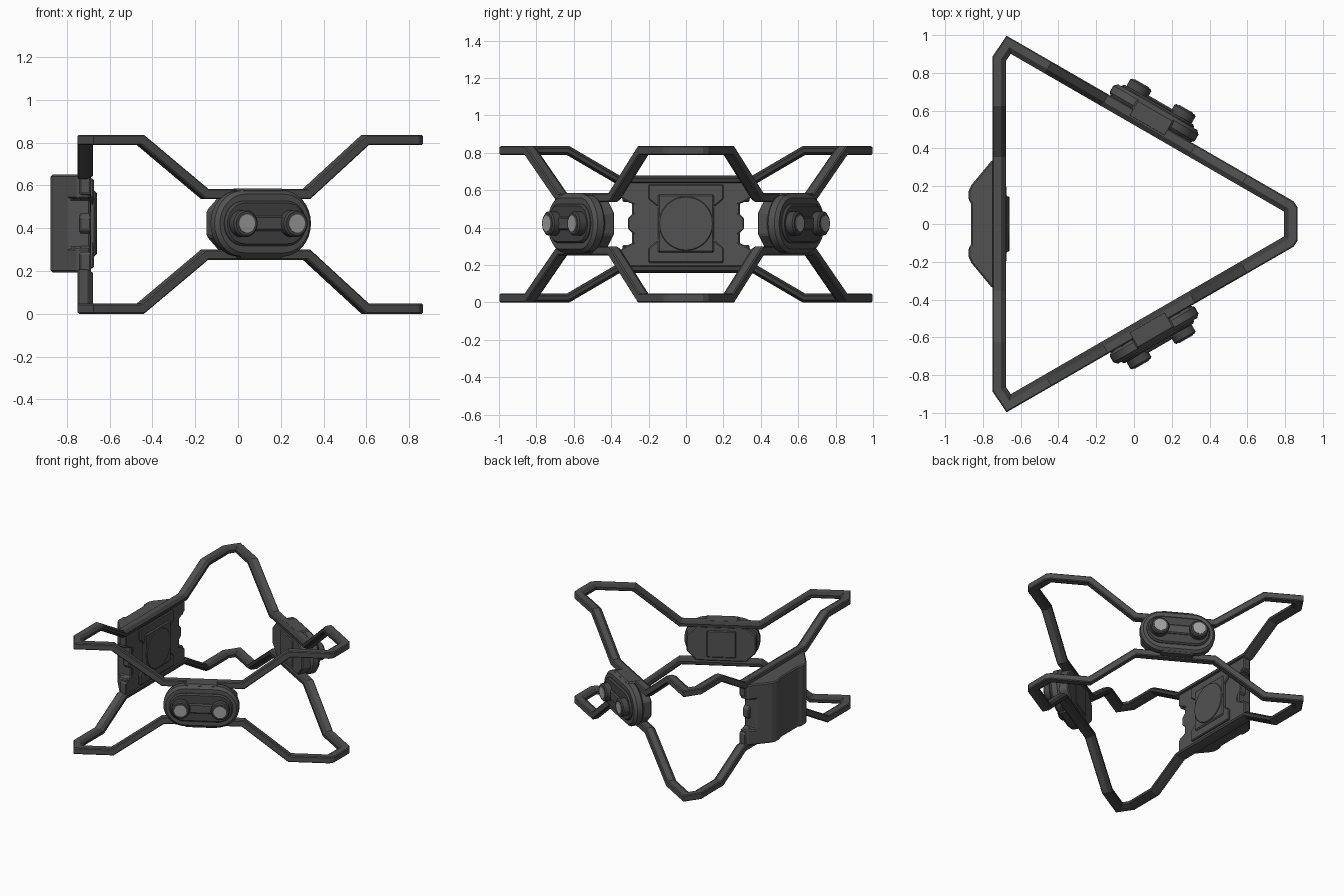
import bpy, bmesh, math
from mathutils import Vector, Matrix

if "Cube" in bpy.data.objects:
    bpy.data.objects.remove(bpy.data.objects["Cube"])

ZC = 0.418  # mid height


def mat(name, v):
    m = bpy.data.materials.new(name)
    m.diffuse_color = (v, v, v, 1)
    m.use_nodes = True
    m.node_tree.nodes["Principled BSDF"].inputs["Base Color"].default_value = m.diffuse_color
    return m


FRAME = mat("frame grey", 0.08)
INNER = mat("inner dark grey", 0.045)
BODY = mat("housing grey", 0.085)
TUBE = mat("tube grey", 0.06)
GLASS = mat("lens light grey", 0.36)


def finish(name, bm, mats, bevel=0.0, smooth=False):
    bmesh.ops.recalc_face_normals(bm, faces=bm.faces)
    me = bpy.data.meshes.new(name)
    bm.to_mesh(me)
    bm.free()
    ob = bpy.data.objects.new(name, me)
    bpy.context.collection.objects.link(ob)
    for m in mats:
        me.materials.append(m)
    if bevel:
        b = ob.modifiers.new("bevel", 'BEVEL')
        b.width, b.segments, b.limit_method = bevel, 1, 'ANGLE'
        b.angle_limit = math.radians(40)
    if smooth:
        bpy.ops.object.select_all(action='DESELECT')
        ob.select_set(True)
        bpy.context.view_layer.objects.active = ob
        bpy.ops.object.shade_smooth_by_angle(angle=math.radians(25))
    return ob


def prism(name, outline, d0, d1, M, m, bevel=0.0, smooth=False):
    """Outline in local xy, extruded along local z from d0 to d1."""
    bm = bmesh.new()
    a = [bm.verts.new(M @ Vector((x, y, d0))) for x, y in outline]
    b = [bm.verts.new(M @ Vector((x, y, d1))) for x, y in outline]
    bm.faces.new(a)
    bm.faces.new(b)
    n = len(a)
    for i in range(n):
        j = (i + 1) % n
        bm.faces.new((a[i], a[j], b[j], b[i]))
    return finish(name, bm, [m], bevel, smooth)


def stadium(straight, r, cx=0.0, seg=16):
    pts = []
    for s, a0 in ((1, -math.pi / 2), (-1, math.pi / 2)):
        for i in range(seg + 1):
            a = a0 + math.pi * i / seg
            pts.append((cx + s * straight + r * math.cos(a), r * math.sin(a)))
    return pts


def circle(r, cx=0.0, n=32):
    return [(cx + r * math.cos(2 * math.pi * i / n), r * math.sin(2 * math.pi * i / n))
            for i in range(n)]


def rect(hx, hy):
    return [(hx, hy), (-hx, hy), (-hx, -hy), (hx, -hy)]


def mirror_half(half):
    """Mirror a half outline across local y = 0 and close it."""
    return half + [(x, -y) for x, y in reversed(half)]


# --- Frame rings: chamfered bar swept around a truncated, dipping triangle ---
def side_y(x):
    return 0.997 - (x + 0.675) * 0.577


HI, DIP, REAR = 0.394, 0.142, 0.236
half_path = [(0.865, 0.09, HI), (0.845, side_y(0.845), HI)]
half_path += [(x, side_y(x), z) for x, z in
              ((0.607, HI), (0.333, DIP), (-0.143, DIP), (-0.443, HI), (-0.675, HI))]
half_path += [(-0.75, 0.885, HI), (-0.75, 0.63, HI), (-0.75, 0.36, REAR)]
path = [Vector(p) for p in half_path]
path += [Vector((x, -y, z)) for x, y, z in reversed(half_path)]
section = [(0.0, 0.018), (0.006, 0.024), (0.046, 0.024), (0.072, 0.01),
           (0.072, -0.01), (0.046, -0.024), (0.006, -0.024), (0.0, -0.018)]


def ring(name, flip):
    bm = bmesh.new()
    n, up = len(path), Vector((0, 0, 1))
    loops = []
    for i, p in enumerate(path):
        t1 = (p - path[i - 1]).normalized()
        t2 = (path[(i + 1) % n] - p).normalized()
        h1, h2 = up.cross(t1).normalized(), up.cross(t2).normalized()
        v1, v2 = t1.cross(h1), t2.cross(h2)
        inward = (h1 + h2) / (1 + h1.dot(h2))
        upward = (v1 + v2) / (1 + v1.dot(v2))
        loop = []
        for d, w in section:
            q = p + inward * d + upward * w
            loop.append(bm.verts.new((q.x, q.y, ZC + flip * q.z)))
        loops.append(loop)
    k = len(section)
    for i in range(n):
        a, b = loops[i], loops[(i + 1) % n]
        for j in range(k):
            f = bm.faces.new((a[j], a[(j + 1) % k], b[(j + 1) % k], b[j]))
            f.material_index = 1 if j in (2, 3, 4) else 0  # inward-facing strip
    return finish(name, bm, [FRAME, INNER])


ring("upper_frame_ring", 1)
ring("lower_frame_ring", -1)

# --- Sensor pods on both slanted sides ---
c, s = math.cos(math.radians(30)), 0.5
for side, label in ((1, "back"), (-1, "front")):
    M = Matrix(((c, 0, s, 0.09), (-s * side, 0, c * side, 0.558 * side),
                (0, 1, 0, ZC + 0.004), (0, 0, 0, 1)))
    core = mirror_half([(0.24, 0.06), (0.17, 0.13), (-0.17, 0.13), (-0.24, 0.06)])
    prism(label + "_pod_core", core, -0.065, 0.01, M, BODY, 0.008)
    prism(label + "_pod_inner_plate", rect(0.1, 0.1), -0.073, -0.05, M, BODY, 0.006)
    prism(label + "_pod_housing", stadium(0.105, 0.155), -0.005, 0.07, M, BODY, 0.018, True)
    prism(label + "_pod_clip", rect(0.115, 0.163), -0.05, 0.055, M, FRAME, 0.01)
    prism(label + "_pod_face", stadium(0.115, 0.105), 0.06, 0.085, M, TUBE, 0.01, True)
    prism(label + "_pod_bridge", rect(0.12, 0.035), 0.08, 0.1, M, BODY, 0.008)
    for u, end in ((-0.135, "left"), (0.135, "right")):
        prism(f"{label}_{end}_lens_tube", circle(0.064, u), 0.06, 0.134, M, TUBE, 0.008, True)
        prism(f"{label}_{end}_lens", circle(0.043, u), 0.13, 0.138, M, GLASS)

# --- Rear unit: tapered shell with a recessed back and notched flanks ---
UP = Matrix.Translation((0, 0, ZC + 0.004))
shell_half = [(-0.69, 0.34), (-0.75, 0.34), (-0.862, 0.205), (-0.875, 0.175),
              (-0.875, 0.125), (-0.862, 0.11)]
shell = prism("rear_shell", mirror_half(shell_half), -0.228, 0.228, UP, BODY)
for sgn in (1, -1):
    T = UP @ Matrix.Translation((-0.7, 0.36 * sgn, 0))
    cutter = prism("notch_cutter", rect(0.1, 0.07), -0.115, 0.115, T, BODY)
    cutter.hide_render = True
    cutter.hide_viewport = True
    bo = shell.modifiers.new("notch", 'BOOLEAN')
    bo.operation, bo.object, bo.solver = 'DIFFERENCE', cutter, 'EXACT'
bv = shell.modifiers.new("bevel", 'BEVEL')
bv.width, bv.segments, bv.limit_method = 0.008, 1, 'ANGLE'

# Inner face of the rear unit: local x -> y, local y -> z, depth -> x
IN = Matrix(((0, 0, 1, 0), (1, 0, 0, 0), (0, 1, 0, ZC + 0.004), (0, 0, 0, 1)))
back = mirror_half([(0.35, 0.235), (0.35, 0.14), (0.31, 0.115), (0.275, 0.1),
                    (0.275, 0.06), (0.31, 0.03)])
back = [p for p in back if p[0] > 0]
back = back + [(-x, y) for x, y in reversed(back)]
prism("rear_mounting_plate", back, -0.74, -0.688, IN, BODY, 0.006)
q = [(0.2, 0.21), (0.18, 0.21), (0.18, 0.13), (0.15, 0.09)]
q = mirror_half(q)
hub = [(0.2, 0.21)] + [(0.2, 0.13), (0.15, 0.09), (0.15, -0.09), (0.2, -0.13), (0.2, -0.21)]
hub = hub + [(-x, y) for x, y in reversed(hub)]
prism("rear_raised_plate", hub, -0.7, -0.674, IN, BODY, 0.006)
prism("rear_center_block", rect(0.15, 0.155), -0.69, -0.664, IN, BODY, 0.008)
prism("rear_round_cover", circle(0.145, 0, 40), -0.67, -0.658, IN, BODY, 0.004, True)
